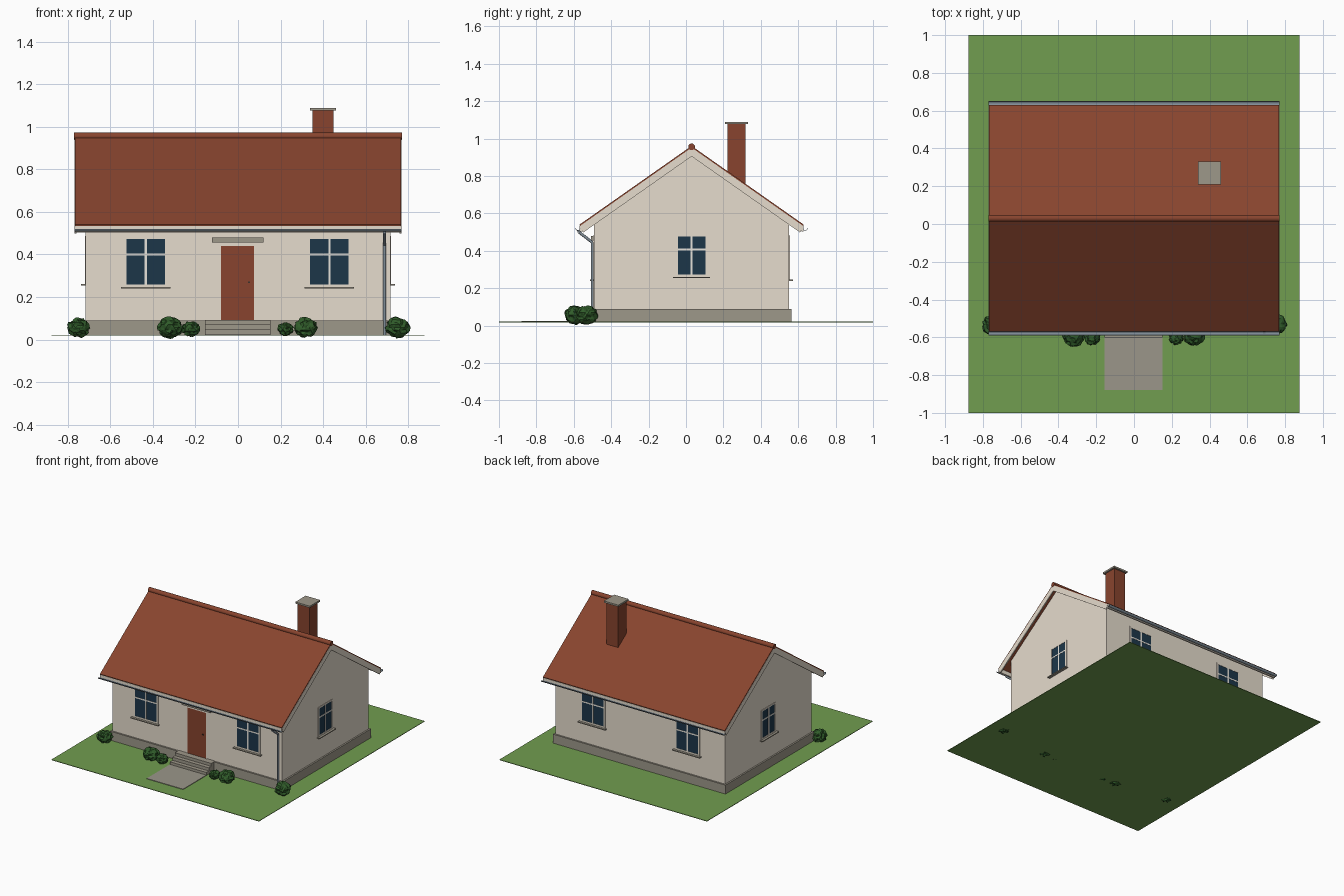
import bpy, bmesh, math, random
from mathutils import Matrix, Vector

if "Cube" in bpy.data.objects:
    bpy.data.objects.remove(bpy.data.objects["Cube"])

random.seed(4)


def material(name, r, g, b):
    lin = [(c / 255 / 12.92) if c < 11 else ((c / 255 + 0.055) / 1.055) ** 2.4 for c in (r, g, b)]
    m = bpy.data.materials.new(name)
    m.diffuse_color = (*lin, 1)
    m.use_nodes = True
    m.node_tree.nodes["Principled BSDF"].inputs["Base Color"].default_value = m.diffuse_color
    return m


GRASS = material("grass green", 113, 157, 80)
WALL = material("cream render", 230, 220, 205)
TRIM = material("pale trim", 236, 232, 224)
STONE = material("grey stone", 158, 152, 138)
PATH = material("path paving", 155, 150, 138)
RED = material("terracotta red", 136, 68, 46)
METAL = material("gutter metal", 128, 141, 151)
GLASS = material("dark glass", 28, 54, 73)
LEAF = material("bush green", 48, 92, 42)
DARK = material("dark handle", 60, 50, 44)

MY = 0.03                     # house centre in y
HX, HY = 0.717, 0.522         # half size of the walls
RIDGE, SLOPE = 0.961, 0.702   # top of the roof and its pitch
EAVE, GABLE = 0.599, 0.768    # half size of the roof


def finish(name, bm, mat):
    bmesh.ops.recalc_face_normals(bm, faces=bm.faces)
    me = bpy.data.meshes.new(name)
    bm.to_mesh(me)
    bm.free()
    me.materials.append(mat)
    ob = bpy.data.objects.new(name, me)
    bpy.context.collection.objects.link(ob)
    return ob


def boxes(name, mat, spans, matrix=Matrix()):
    """One object from boxes given as (x0, x1, y0, y1, z0, z1)."""
    bm = bmesh.new()
    for x0, x1, y0, y1, z0, z1 in spans:
        m = Matrix.Translation(((x0 + x1) / 2, (y0 + y1) / 2, (z0 + z1) / 2))
        m = matrix @ m @ Matrix.Diagonal((x1 - x0, y1 - y0, z1 - z0, 1))
        bmesh.ops.create_cube(bm, size=1, matrix=m)
    return finish(name, bm, mat)


def prism(name, mat, outline, x0, x1):
    """Extrude a (y, z) outline along x."""
    bm = bmesh.new()
    face = bm.faces.new([bm.verts.new((x0, y, z)) for y, z in outline])
    ext = bmesh.ops.extrude_face_region(bm, geom=[face])
    bmesh.ops.translate(bm, vec=(x1 - x0, 0, 0),
                        verts=[v for v in ext["geom"] if isinstance(v, bmesh.types.BMVert)])
    return finish(name, bm, mat)


def tube(name, mat, points, radius, sides=12):
    """Straight round pipes joining the points."""
    bm = bmesh.new()
    for a, b in zip(points, points[1:]):
        a, b = Vector(a), Vector(b)
        d = b - a
        m = Matrix.Translation((a + b) / 2) @ d.to_track_quat("Z", "Y").to_matrix().to_4x4()
        bmesh.ops.create_cone(bm, cap_ends=True, segments=sides, radius1=radius,
                              radius2=radius, depth=d.length, matrix=m)
    ob = finish(name, bm, mat)
    for p in ob.data.polygons:
        p.use_smooth = len(p.vertices) == 4
    return ob


def roof_z(dy, drop=0.0):
    return RIDGE - drop - SLOPE * abs(dy)


# Lawn and path
boxes("lawn", GRASS, [(-0.877, 0.877, -1, 1, 0.018, 0.022)])
boxes("path", PATH, [(-0.155, 0.152, -0.88, -0.60, 0.020, 0.026)])

# Foundation, steps and gabled walls
boxes("foundation", STONE, [(-HX - 0.012, HX + 0.012, MY - HY - 0.013, MY + HY + 0.013, 0.020, 0.09)])
boxes("front_steps", STONE, [(-0.155, 0.152, -0.51 - 0.03 * n, -0.48, 0.020, z)
                             for n, z in ((1, 0.092), (2, 0.07), (3, 0.046))])
prism("walls", WALL, [(MY - HY, 0.09), (MY + HY, 0.09), (MY + HY, roof_z(HY, 0.009)),
                      (MY, roof_z(0, 0.009)), (MY - HY, roof_z(HY, 0.009))], -HX, HX)


# Roof covering, ridge tile and gable boards
def chevron(reach, top, bottom):
    cut = 0.018 if bottom > 0.03 else 0.003   # square-cut eave ends
    return [(MY - reach, roof_z(reach, top)), (MY, roof_z(0, top)), (MY + reach, roof_z(reach, top)),
            (MY + reach - cut, roof_z(reach - cut, bottom)), (MY, roof_z(0, bottom)),
            (MY - reach + cut, roof_z(reach - cut, bottom))]


prism("roof_covering", RED, chevron(EAVE, 0, 0.010), -GABLE, GABLE)
tube("ridge_tile", RED, [(-GABLE - 0.003, MY, 0.956), (GABLE + 0.003, MY, 0.956)], 0.018, 16)
for s, side in ((-1, "left"), (1, "right")):
    prism(side + "_gable_board", WALL, chevron(EAVE - 0.001, 0.009, 0.056),
          s * (GABLE - 0.007), s * (GABLE + 0.001))

# Eave boards and gutters on both long sides
for s, side in ((-1, "front"), (1, "back")):
    ya, yb = sorted((MY + s * (EAVE - 0.012), MY + s * EAVE))
    boxes(side + "_eave_board", WALL, [(-GABLE, GABLE, ya, yb, 0.504, 0.535)])
    yc, zc = MY + s * (EAVE + 0.009), 0.521
    arc = [(yc + r * math.cos(a), zc - r * math.sin(a))
           for r, steps in ((0.013, range(9)), (0.0105, range(8, -1, -1)))
           for a in [math.pi * k / 8 for k in steps]]
    prism(side + "_gutter", METAL, arc, -GABLE - 0.002, GABLE + 0.002)

# Downpipe at the front right corner
tube("downpipe", METAL, [(0.69, MY - EAVE - 0.006, 0.512), (0.69, MY - EAVE - 0.003, 0.500),
                         (0.69, -0.501, 0.445), (0.69, -0.501, 0.02)], 0.0075)

# Chimney with cap
boxes("chimney", RED, [(0.350, 0.449, 0.221, 0.319, 0.70, 1.077)])
boxes("chimney_cap", STONE, [(0.339, 0.461, 0.208, 0.332, 1.077, 1.09)])


def window(name, x, y, turn, w, z0, z1, edge):
    """Window on a wall; local -y points outwards, w is half the width."""
    m = Matrix.Translation((x, y, 0)) @ Matrix.Rotation(turn, 4, "Z")
    bar = z0 + (z1 - z0) * 0.65
    a, b = z0 + 0.013, z1 - 0.010
    boxes(name + "_frame", WALL, [(-w, -w + edge, -0.004, 0.004, z0, z1), (w - edge, w, -0.004, 0.004, z0, z1),
                                  (-w + edge, w - edge, -0.004, 0.004, b, z1),
                                  (-w + edge, w - edge, -0.004, 0.004, z0, a)], m)
    boxes(name + "_glass", GLASS, [(-w + edge, w - edge, -0.002, 0.002, a, b)], m)
    boxes(name + "_bars", TRIM, [(-0.005, 0.005, -0.004, 0, a, b),
                                 (-w + edge, w - edge, -0.0037, 0, bar - 0.005, bar + 0.005)], m)
    boxes(name + "_sill", STONE, [(-w - 0.011, w + 0.011, -0.021, 0.004, z0 - 0.006, z0 + 0.001)], m)


for s, side in ((-1, "left"), (1, "right")):
    window("front_" + side + "_window", s * 0.432 - 0.002, MY - HY, 0, 0.105, 0.245, 0.483, 0.014)
    window("back_" + side + "_window", s * 0.40, MY + HY, math.pi, 0.105, 0.245, 0.483, 0.014)
    window(side + "_gable_window", s * HX, MY, s * math.pi / 2, 0.088, 0.26, 0.486, 0.014)

# Front door with frame, lintel and handle
FY = MY - HY
boxes("door_frame", WALL, [(-0.088, -0.079, FY - 0.005, FY, 0.09, 0.45), (0.076, 0.084, FY - 0.005, FY, 0.09, 0.45),
                           (-0.079, 0.076, FY - 0.005, FY, 0.441, 0.45)])
boxes("front_door", RED, [(-0.079, 0.076, FY - 0.003, FY, 0.09, 0.441)])
boxes("door_handle", DARK, [(0.048, 0.057, FY - 0.010, FY, 0.266, 0.273)])
boxes("door_lintel", STONE, [(-0.122, 0.119, FY - 0.016, FY, 0.456, 0.48)])

# Rough leafy bushes along the front
for n, (x, y, z, r) in enumerate([(-0.749, -0.535, 0.055, 0.054), (-0.319, -0.59, 0.057, 0.058),
                                  (-0.222, -0.60, 0.050, 0.042), (0.224, -0.60, 0.050, 0.038),
                                  (0.318, -0.59, 0.056, 0.055), (0.750, -0.53, 0.057, 0.057)]):
    bm = bmesh.new()
    bmesh.ops.create_icosphere(bm, subdivisions=3, radius=r)
    for v in bm.verts:
        v.co *= random.uniform(0.82, 1.1)
        v.co.z *= 0.86
        v.co += Vector((x, y, z))
        v.co.z = max(v.co.z, 0.0)
    finish("bush_%d" % (n + 1), bm, LEAF)
